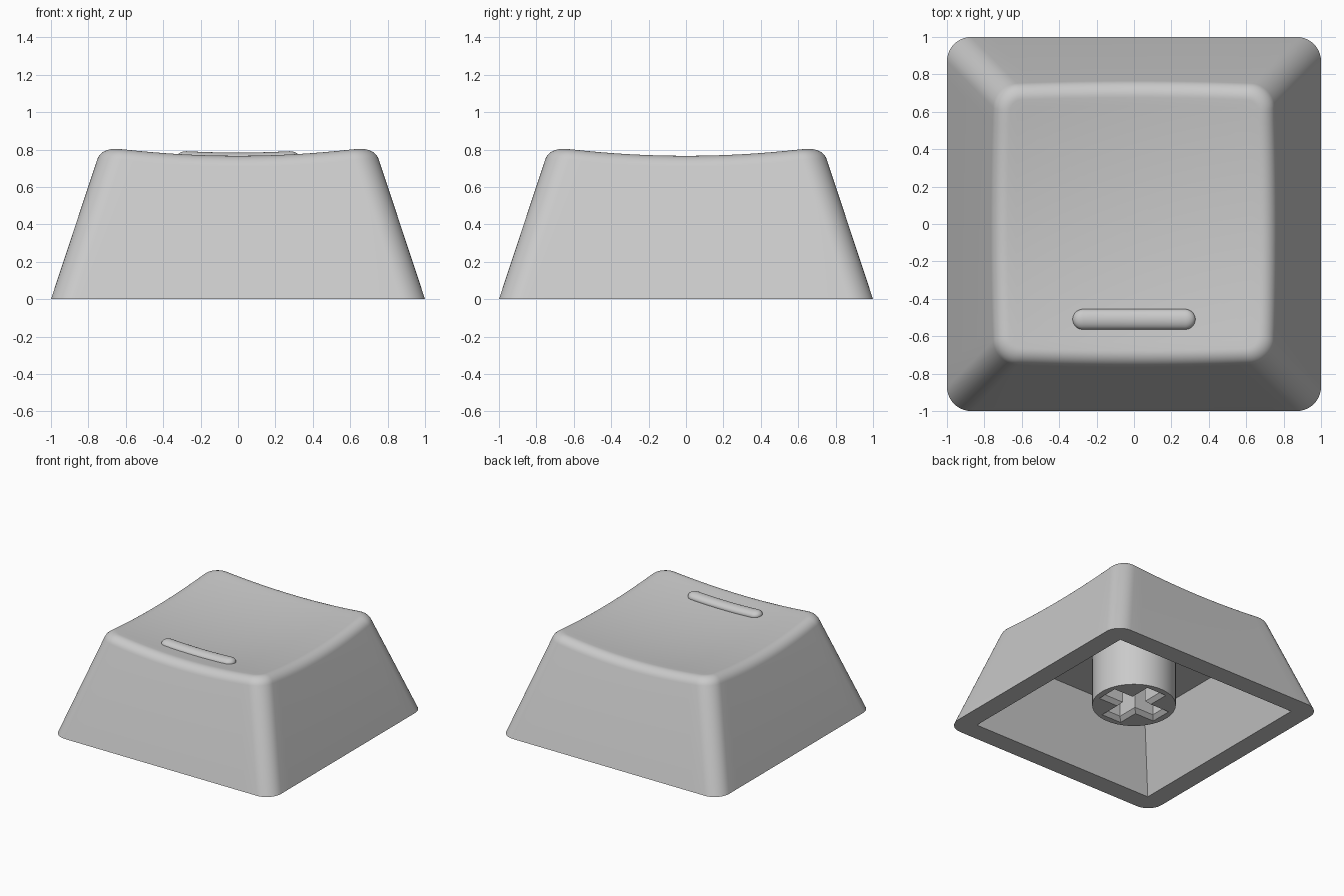
import bpy, bmesh
from math import sin, cos, pi
from mathutils import Vector

if "Cube" in bpy.data.objects:
    bpy.data.objects.remove(bpy.data.objects["Cube"])

gray = bpy.data.materials.new("light_gray_plastic")
gray.diffuse_color = (0.59, 0.59, 0.59, 1)
gray.use_nodes = True
gray.node_tree.nodes["Principled BSDF"].inputs["Base Color"].default_value = gray.diffuse_color

SLOPE = 0.331      # inward lean of the walls
CORNER = 0.13      # vertical corner radius
FILLET = 0.068     # tangent length of the rounded top rim


def dish(x, y):
    """Height of the concave top."""
    return 0.722 + 0.096 * (x * x + y * y)


def rounded_square(h, r, arc=10, side=16):
    """Outline points (x, y) of a rounded square, evenly matched between sizes."""
    pts = []
    for q in range(4):
        a0 = q * pi / 2
        c, s = cos(a0), sin(a0)
        rot = lambda x, y: (c * x - s * y, s * x + c * y)
        k = h - r
        for i in range(arc + 1):
            a = i / arc * pi / 2
            pts.append(rot(k + r * cos(a), k + r * sin(a)))
        for i in range(1, side):
            pts.append(rot(k - 2 * k * i / side, h))
    return pts


def finish(name, bm):
    bmesh.ops.recalc_face_normals(bm, faces=bm.faces)
    me = bpy.data.meshes.new(name)
    bm.to_mesh(me)
    bm.free()
    me.materials.append(gray)
    ob = bpy.data.objects.new(name, me)
    bpy.context.collection.objects.link(ob)
    return ob


def loft(name, rings):
    """Skin closed rings and cap both ends."""
    bm = bmesh.new()
    vs = [[bm.verts.new(p) for p in ring] for ring in rings]
    n = len(rings[0])
    for a, b in zip(vs, vs[1:]):
        for i in range(n):
            j = (i + 1) % n
            bm.faces.new((a[i], a[j], b[j], b[i]))
    bm.faces.new(vs[0])
    bm.faces.new(vs[-1])
    return finish(name, bm)


def square(h, z):
    return [(h * x, h * y, z) for x, y in ((-1, -1), (1, -1), (1, 1), (-1, 1))]


def cross(length, w, z):
    """Plus-shaped outline with arm reach and half width."""
    pts = []
    for q in range(4):
        c, s = round(cos(q * pi / 2)), round(sin(q * pi / 2))
        for x, y in ((length, -w), (length, w), (w, w)):
            pts.append((c * x - s * y, s * x + c * y, z))
    return pts


def cut(ob, cutter):
    cutter.hide_render = True
    m = ob.modifiers.new("cut", 'BOOLEAN')
    m.operation, m.solver, m.object = 'DIFFERENCE', 'EXACT', cutter
    bpy.context.view_layer.objects.active = ob
    bpy.ops.object.modifier_apply(modifier=m.name)
    bpy.data.objects.remove(cutter)


def smooth(ob):
    bpy.ops.object.select_all(action='DESELECT')
    ob.select_set(True)
    bpy.context.view_layer.objects.active = ob
    bpy.ops.object.shade_smooth_by_angle(angle=pi / 6)


# Cap body: tapered wall, rounded rim, dished top
n = len(rounded_square(1, CORNER))
rim = []                                   # sharp wall/dish meeting line
for i in range(n):
    z = 0.78
    for _ in range(8):
        x, y = rounded_square(1 - SLOPE * z, CORNER)[i]
        z = dish(x, y)
    rim.append(Vector((x, y, z)))
base = [Vector((x, y, 0)) for x, y in rounded_square(1, CORNER)]
wall_top = [p + (b - p).normalized() * FILLET for p, b in zip(rim, base)]
inner = []
for i, p in enumerate(rim):
    x, y = rounded_square(1 - SLOPE * p.z - FILLET, CORNER - FILLET)[i]
    inner.append(Vector((x, y, dish(x, y))))
rings = [base, wall_top]
W = 0.77                                   # arc weight of the rim curve
for k in range(1, 9):
    t = k / 8
    a, b, c = (1 - t) ** 2, 2 * t * (1 - t) * W, t * t
    rings.append([(p * a + q * b + r * c) / (a + b + c)
                  for p, q, r in zip(wall_top, rim, inner)])
for k in range(1, 16):
    s = 1 - k / 15.5
    rings.append([(p.x * s, p.y * s, dish(p.x * s, p.y * s)) for p in inner])
cap = loft("cap_shell", rings)

# Hollow underside
CEIL, LEAN = 0.55, 0.325
cut(cap, loft("cavity_cutter", [square(0.84 - LEAN * z, z) for z in (-0.1, CEIL)]))
smooth(cap)

# Round stem with a cross-shaped socket and a chamfered mouth
FOOT = 0.114
stem = loft("stem", [[(0.315 * cos(2 * pi * i / 64), 0.315 * sin(2 * pi * i / 64), z)
                      for i in range(64)] for z in (FOOT, CEIL + 0.02)])
cut(stem, loft("socket_cutter", [cross(0.235 + d, 0.06 + d, z) for d, z in
                                 ((0.05, FOOT - 0.02), (0, FOOT + 0.03), (0, CEIL))]))
smooth(stem)

# Raised homing bar following the dish
R, HALF, Y = 0.055, 0.273, -0.51
ends = [(HALF + R * sin(a), R * cos(a)) for a in [i / 8 * 1.5 for i in range(9)]]
stations = [(-x, r) for x, r in reversed(ends)]
stations += [(-HALF + 2 * HALF * i / 14, R) for i in range(1, 14)] + ends
bar = loft("homing_bar", [[(x, Y + r * cos(a), dish(x, Y) + 0.67 * r * sin(a))
                           for a in [2 * pi * i / 24 for i in range(24)]]
                          for x, r in stations])
smooth(bar)
